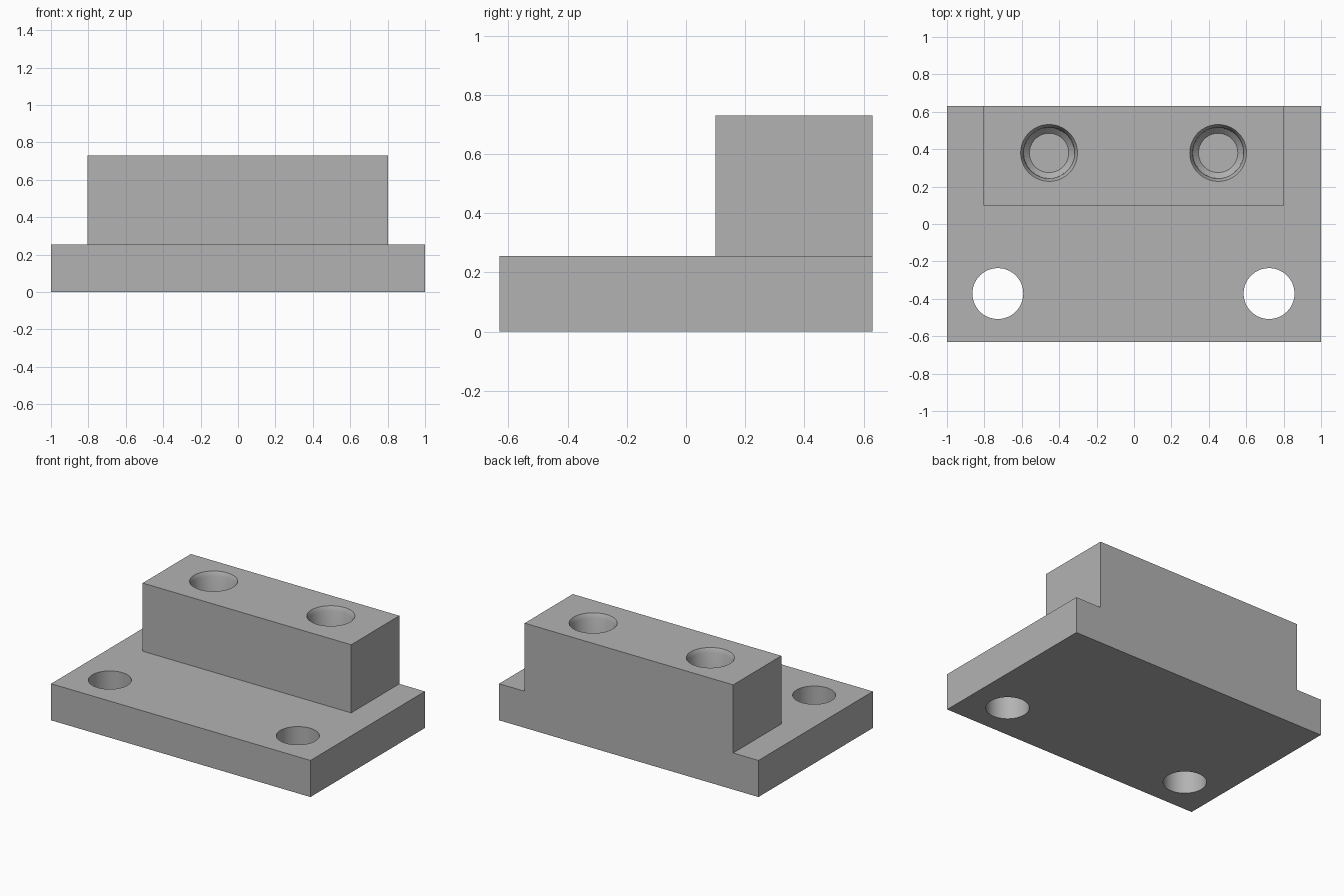
import bpy, bmesh, math
from mathutils import Matrix, Vector

if "Cube" in bpy.data.objects:
    bpy.data.objects.remove(bpy.data.objects["Cube"], do_unlink=True)

grey = bpy.data.materials.new("plain grey")
grey.use_nodes = True
colour = (0.45, 0.45, 0.45, 1)
grey.diffuse_color = colour
grey.node_tree.nodes["Principled BSDF"].inputs["Base Color"].default_value = colour


def make_object(name, bm):
    bmesh.ops.recalc_face_normals(bm, faces=bm.faces)
    mesh = bpy.data.meshes.new(name)
    bm.to_mesh(mesh)
    bm.free()
    mesh.materials.append(grey)
    obj = bpy.data.objects.new(name, mesh)
    bpy.context.collection.objects.link(obj)
    return obj


def box(name, low, high):
    low, high = Vector(low), Vector(high)
    bm = bmesh.new()
    bmesh.ops.create_cube(bm, size=1)
    bmesh.ops.transform(bm, verts=bm.verts, matrix=Matrix.Translation((low + high) / 2)
                        @ Matrix.Diagonal((*(high - low), 1)))
    return make_object(name, bm)


def turned(name, x, y, profile, sides=64):
    """Solid of revolution from (radius, height) pairs, capped at both ends."""
    bm = bmesh.new()
    rings = [[bm.verts.new((x + r * math.cos(math.tau * i / sides),
                            y + r * math.sin(math.tau * i / sides), z))
              for i in range(sides)] for r, z in profile]
    for a, b in zip(rings, rings[1:]):
        for i in range(sides):
            j = (i + 1) % sides
            bm.faces.new((a[i], a[j], b[j], b[i]))
    bm.faces.new(rings[0])
    bm.faces.new(rings[-1])
    return make_object(name, bm)


def combine(target, tool, operation):
    mod = target.modifiers.new("cut", 'BOOLEAN')
    mod.operation, mod.solver, mod.object = operation, 'EXACT', tool
    bpy.context.view_layer.objects.active = target
    bpy.ops.object.modifier_apply(modifier=mod.name)
    bpy.data.objects.remove(tool, do_unlink=True)


BASE_TOP, TOP = 0.255, 0.73

# Base plate with the raised rear block fused to it, flush at the back
bracket = box("bracket", (-1, -0.63, 0), (1, 0.63, BASE_TOP))
block = box("rear_block", (-0.805, 0.1, 0.1), (0.803, 0.63, TOP))
combine(bracket, block, 'UNION')

# Blind holes: chamfered mouth, straight bore, tapered foot with flat floor
bore = [(0.105, 0.30), (0.134, 0.33), (0.136, TOP - 0.03),
        (0.152, TOP), (0.152, TOP + 0.1)]
for side in (-1, 1):
    combine(bracket, turned("through_cutter", side * 0.725 - 0.003, -0.372,
                            [(0.136, -0.1), (0.136, BASE_TOP + 0.1)]), 'DIFFERENCE')
    combine(bracket, turned("bore_cutter", side * 0.452 - 0.002, 0.38, bore), 'DIFFERENCE')

bpy.ops.object.select_all(action='DESELECT')
bracket.select_set(True)
bpy.context.view_layer.objects.active = bracket
bpy.ops.object.shade_smooth_by_angle(angle=math.radians(30))
